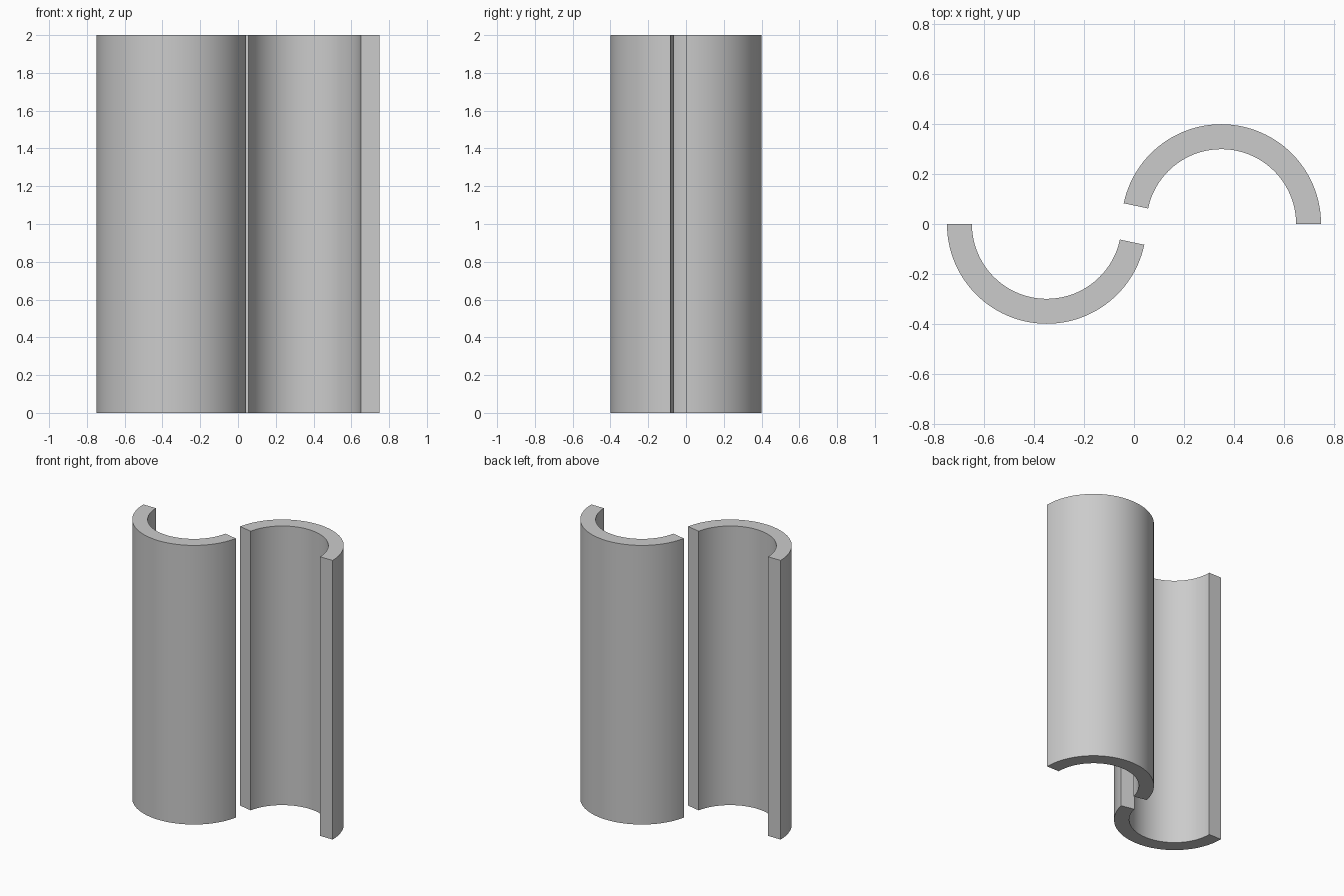
import bpy
import bmesh
from math import cos, sin, radians

cube = bpy.data.objects.get("Cube")
if cube:
    bpy.data.objects.remove(cube, do_unlink=True)

OUTER, INNER, HEIGHT = 0.4, 0.3, 2.0
SWEEP = 168
STEPS = 56

grey = bpy.data.materials.new("light_grey")
grey.use_nodes = True
grey.diffuse_color = (0.6, 0.6, 0.6, 1)
grey.node_tree.nodes["Principled BSDF"].inputs["Base Color"].default_value = (0.6, 0.6, 0.6, 1)


def half_shell(name, centre_x, start):
    """Extrude a thick arc into an open cylindrical shell."""
    bm = bmesh.new()
    angles = [radians(start + SWEEP * i / STEPS) for i in range(STEPS + 1)]
    outer, inner = ([bm.verts.new((centre_x + r * cos(a), r * sin(a), 0)) for a in angles]
                    for r in (OUTER, INNER))
    profile = bm.faces.new(outer + inner[::-1])
    top = bmesh.ops.extrude_face_region(bm, geom=[profile], use_keep_orig=True)["geom"]
    verts = [v for v in top if isinstance(v, bmesh.types.BMVert)]
    bmesh.ops.translate(bm, verts=verts, vec=(0, 0, HEIGHT))
    bmesh.ops.recalc_face_normals(bm, faces=bm.faces)
    mesh = bpy.data.meshes.new(name)
    bm.to_mesh(mesh)
    bm.free()
    mesh.materials.append(grey)
    obj = bpy.data.objects.new(name, mesh)
    bpy.context.collection.objects.link(obj)
    # Smooth the curved walls, keep the rims and ends sharp
    bpy.ops.object.select_all(action='DESELECT')
    obj.select_set(True)
    bpy.context.view_layer.objects.active = obj
    bpy.ops.object.shade_smooth_by_angle(angle=radians(30))


# Two shells facing opposite ways, forming an S in plan
half_shell("left_half_shell", 0.35, 0)
half_shell("right_half_shell", -0.35, 180)
